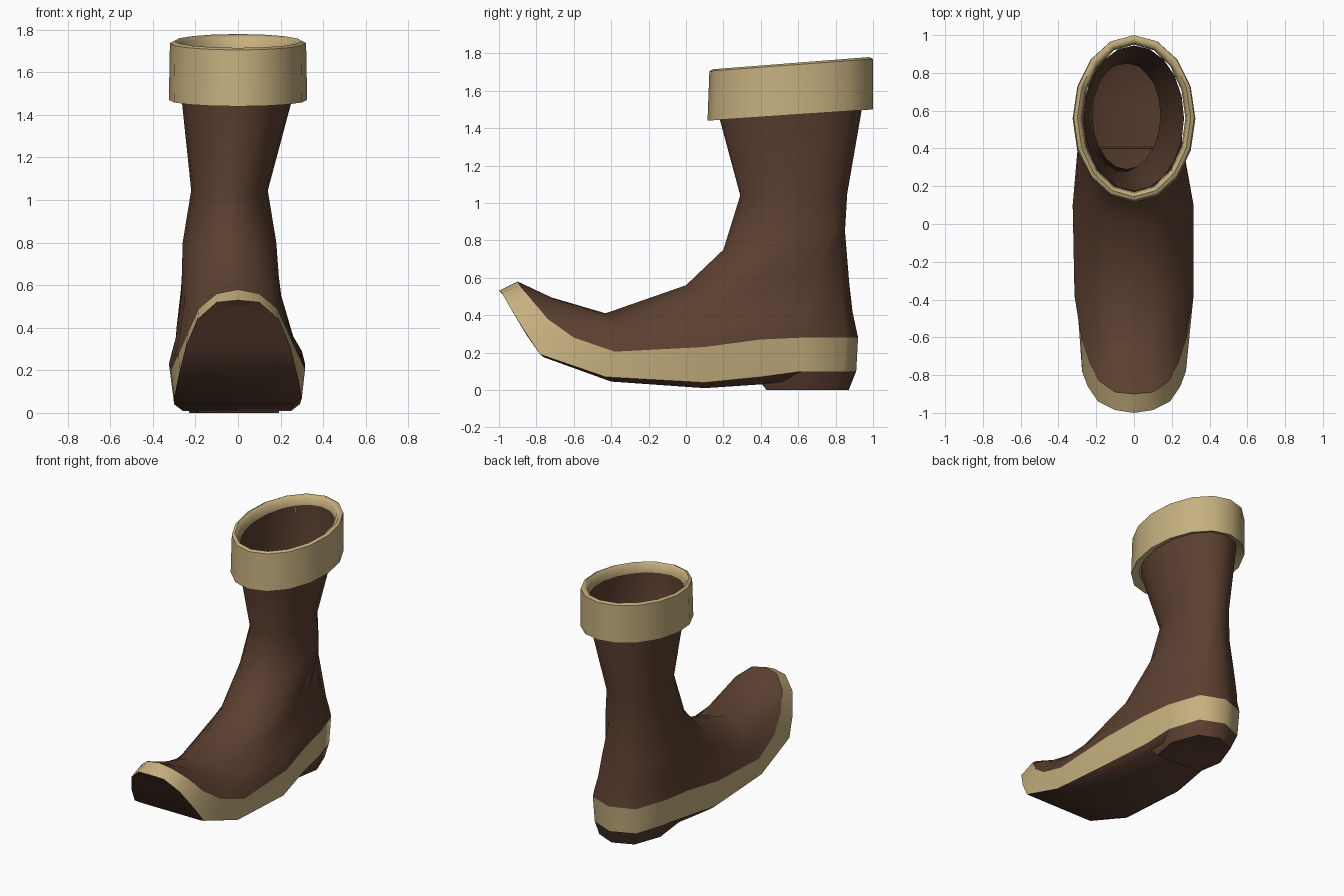
import bpy
from math import pi, sin, cos, radians

if "Cube" in bpy.data.objects:
    bpy.data.objects.remove(bpy.data.objects["Cube"])


def material(name, rgb):
    m = bpy.data.materials.new(name)
    m.diffuse_color = (*rgb, 1)
    m.use_nodes = True
    m.node_tree.nodes["Principled BSDF"].inputs["Base Color"].default_value = m.diffuse_color
    return m


LEATHER = material("brown_leather", (0.105, 0.05, 0.03))
TRIM = material("tan_trim", (0.56, 0.43, 0.21))


def ring(half, cx=0.0, lean=0.028):
    """Mirror a half outline (toe centre -> right side -> heel centre) to a full ring.
    The heel end leans slightly towards -x."""
    full = half + [(-x, y, z) for x, y, z in half[-2:0:-1]]
    return [(x + cx - lean * min(max(y / 0.6, 0), 1), y, z) for x, y, z in full]


def oval(rx, y0, y1, z0, z1, cx=0.0, steps=10):
    """Tilted elliptical ring, from y0 at height z0 to y1 at height z1."""
    half = []
    for i in range(steps + 1):
        t = (1 - cos(pi * i / steps)) / 2
        half.append((rx * sin(pi * i / steps), y0 + (y1 - y0) * t, z0 + (z1 - z0) * t))
    return ring(half, cx, 0)


def loft(name, rings, mat, cap=False, closed=False, angle=60):
    """Skin rings from bottom to top, optionally closing the underside with cross strips."""
    n = len(rings[0])
    verts = [p for r in rings for p in r]
    faces = []
    for a in range(len(rings) if closed else len(rings) - 1):
        b = (a + 1) % len(rings)
        for i in range(n):
            j = (i + 1) % n
            faces.append((a * n + i, a * n + j, b * n + j, b * n + i))
    if cap:
        m = n // 2
        faces.append((0, n - 1, 1))
        faces += [(k, n - k, n - k - 1, k + 1) for k in range(1, m - 1)]
        faces.append((m - 1, m + 1, m))
    me = bpy.data.meshes.new(name)
    me.from_pydata(verts, [], faces)
    me.materials.append(mat)
    ob = bpy.data.objects.new(name, me)
    bpy.context.collection.objects.link(ob)
    bpy.ops.object.select_all(action='DESELECT')
    ob.select_set(True)
    bpy.context.view_layer.objects.active = ob
    bpy.ops.object.shade_smooth_by_angle(angle=radians(angle))
    return ob


# Lower and upper edges of the tan band, curling up at the toe
band_low = ring([(0, -1, .53), (.10, -.985, .52), (.19, -.94, .44), (.245, -.86, .31),
                 (.275, -.78, .19), (.30, -.43, .07), (.295, .1, .04), (.25, .4, .07),
                 (.235, .62, .1), (.165, .84, .1), (0, .91, .1)])
band_top = ring([(0, -.9, .58), (.10, -.89, .56), (.185, -.83, .49), (.235, -.74, .38),
                 (.28, -.6, .28), (.315, -.38, .205), (.32, .1, .23), (.28, .4, .27),
                 (.25, .62, .28), (.17, .855, .28), (0, .92, .28)])
loft("welt_band", [band_low, band_top], TRIM)

# Sole under the band
sole = ring([(0, -.98, .51), (.08, -.97, .50), (.16, -.925, .42), (.21, -.85, .29),
             (.235, -.76, .175), (.26, -.4, .045), (.255, .1, .01), (.22, .4, .03),
             (.19, .63, .06), (.12, .82, .06), (0, .87, .06)])
loft("sole", [sole, band_low], LEATHER, cap=True)

# Heel block
heel_low = ring([(0, .43, 0), (.17, .43, 0), (.21, .62, 0), (.14, .81, 0), (0, .87, 0)], .01)
heel_top = ring([(0, .40, .04), (.225, .40, .04), (.235, .62, .1), (.165, .84, .1), (0, .91, .1)])
loft("heel", [heel_low, heel_top], LEATHER, cap=True)

# Foot and shaft
toe_box = ring([(0, -.72, .495), (.10, -.70, .485), (.17, -.64, .43), (.22, -.57, .365),
                (.265, -.47, .30), (.30, -.30, .26), (.305, .1, .29), (.275, .4, .33),
                (.245, .63, .35), (.16, .845, .35), (0, .905, .35)])
vamp = ring([(0, -.43, .41), (.09, -.42, .40), (.17, -.39, .375), (.215, -.34, .345),
             (.25, -.27, .325), (.27, -.15, .325), (.275, .12, .36), (.26, .4, .40),
             (.235, .65, .42), (.15, .84, .42), (0, .89, .42)], -.01)
instep = ring([(0, 0, .56), (.07, .01, .55), (.13, .03, .53), (.175, .07, .52),
               (.205, .13, .52), (.225, .22, .53), (.235, .36, .55), (.23, .52, .57),
               (.205, .68, .58), (.13, .83, .58), (0, .872, .58)], -.015)
upper = [band_top, toe_box, vamp, instep,
         oval(.22, .20, .85, .75, .85, -.04),
         oval(.18, .29, .862, 1.04, 1.05, -.04),
         oval(.26, .18, .94, 1.45, 1.50, -.005),
         oval(.265, .175, .945, 1.65, 1.715)]
loft("boot_upper", upper, LEATHER)

# Thick turned cuff around the opening, its lining hidden behind the shaft
cuff = [oval(.325, .115, 1.0, 1.44, 1.50, steps=8),
        oval(.32, .125, 1.0, 1.705, 1.77, steps=8),
        oval(.30, .145, .98, 1.715, 1.78, steps=8),
        oval(.278, .165, .955, 1.70, 1.765, steps=8),
        oval(.272, .17, .95, 1.64, 1.70, steps=8),
        oval(.272, .17, .95, 1.46, 1.52, steps=8)]
loft("cuff", cuff, TRIM, closed=True)
